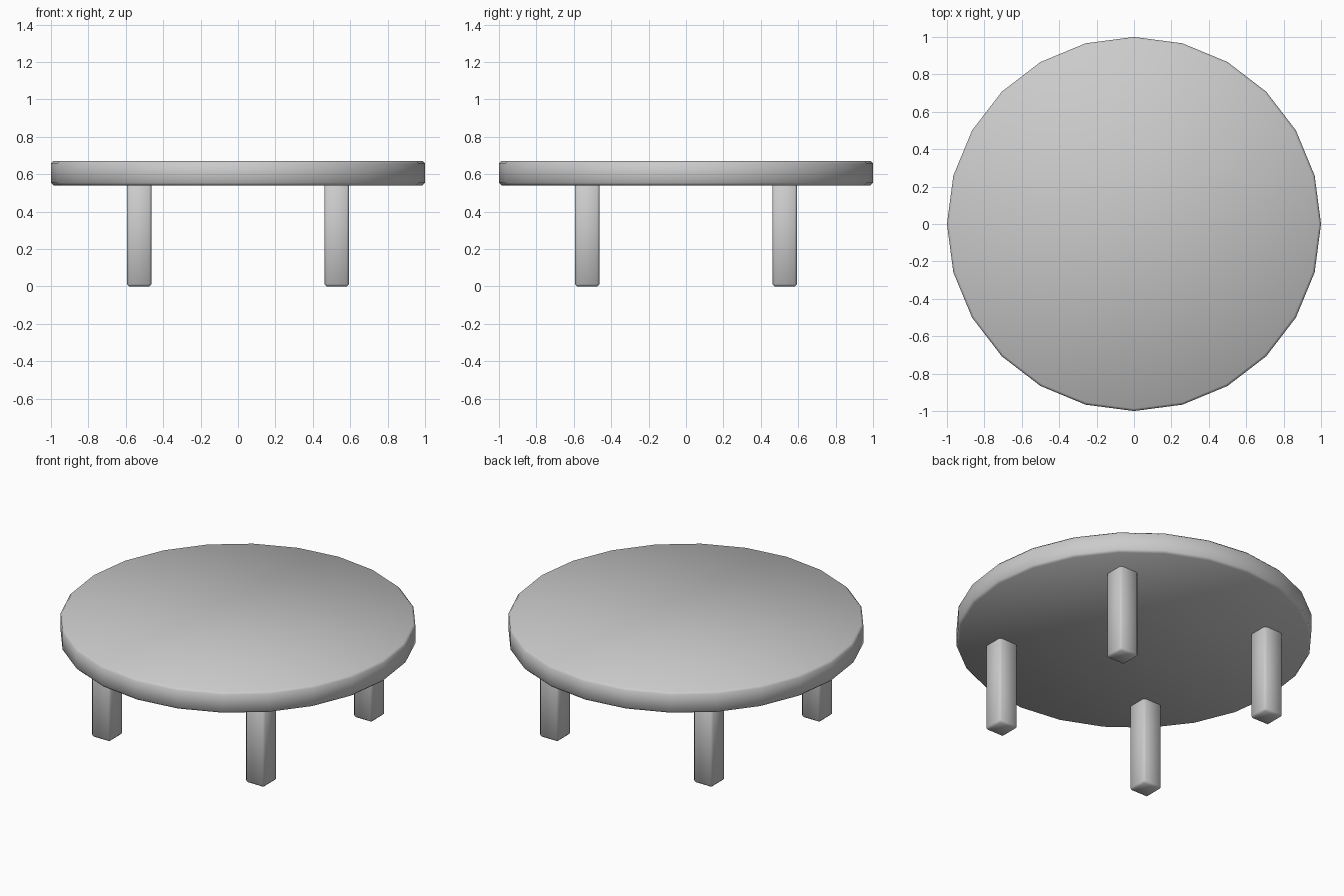
import bpy

if "Cube" in bpy.data.objects:
    bpy.data.objects.remove(bpy.data.objects["Cube"])


def finish(obj, name, width):
    """Name the part, round its edges slightly and shade it smooth."""
    obj.name = name
    bevel = obj.modifiers.new("edge_bevel", 'BEVEL')
    bevel.width = width
    bevel.segments = 1
    bevel.limit_method = 'ANGLE'
    bevel.angle_limit = 0.6
    for poly in obj.data.polygons:
        poly.use_smooth = True


BOTTOM, TOP = 0.54, 0.67

# Round 24-sided table top
bpy.ops.mesh.primitive_cylinder_add(vertices=24, radius=1.0, depth=TOP - BOTTOM,
                                    location=(0, 0, (TOP + BOTTOM) / 2))
finish(bpy.context.object, "table_top", 0.013)

# Four square legs, reaching just into the top
LEG_W, LEG_POS, LEG_H = 0.13, 0.528, BOTTOM + 0.02
for side, sx in (("left", -1), ("right", 1)):
    for end, sy in (("front", -1), ("back", 1)):
        bpy.ops.mesh.primitive_cube_add(size=1, location=(sx * LEG_POS, sy * LEG_POS, LEG_H / 2))
        leg = bpy.context.object
        leg.scale = (LEG_W, LEG_W, LEG_H)
        bpy.ops.object.transform_apply(location=False, rotation=False, scale=True)
        finish(leg, f"{end}_{side}_leg", 0.012)
